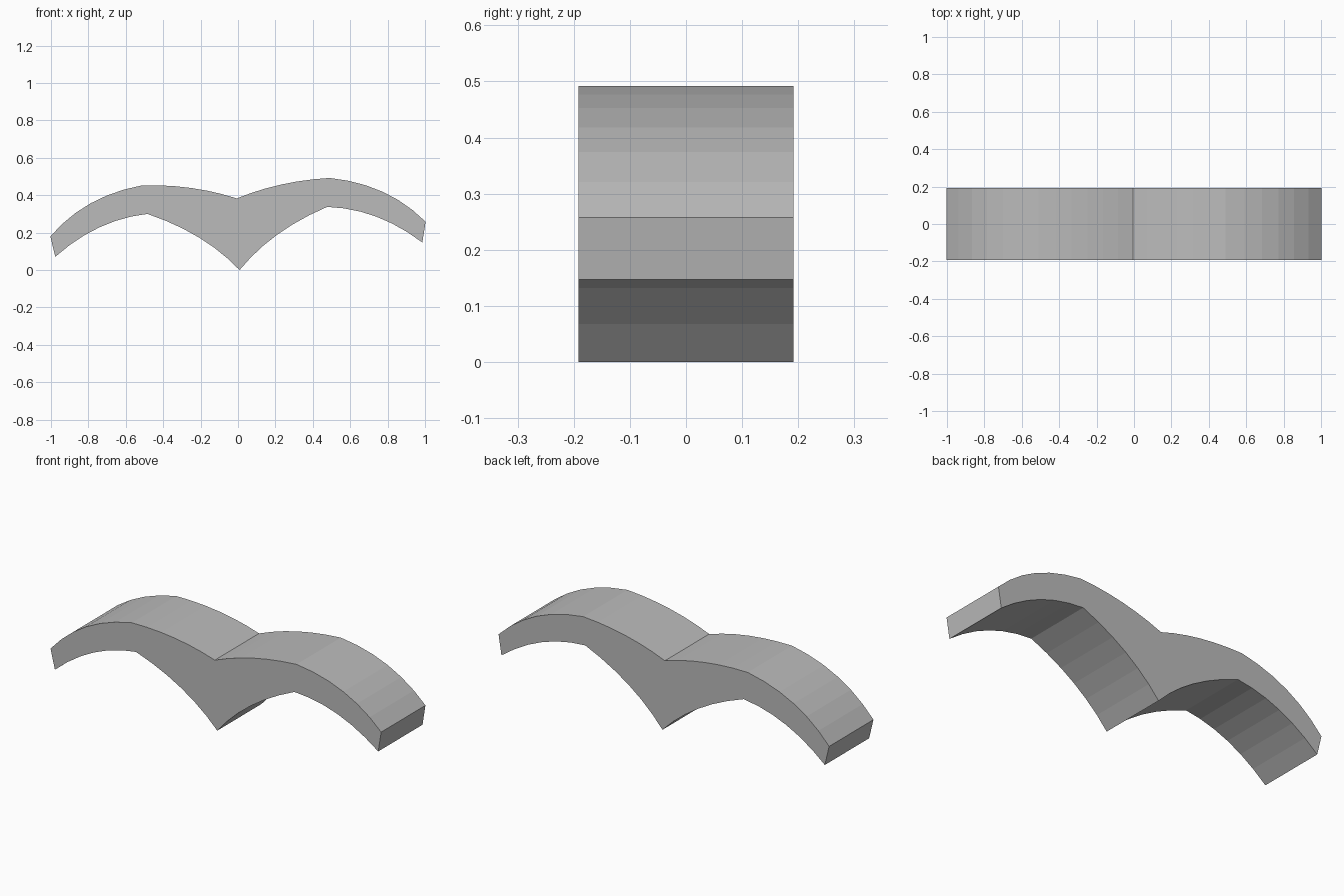
import bpy
import bmesh
from math import sin, cos
from mathutils import Vector

cube = bpy.data.objects.get("Cube")
if cube:
    bpy.data.objects.remove(cube, do_unlink=True)

HALF_DEPTH = 0.192
TILT = 0.039
STEPS = 6


def arc(a, control, b):
    """Points of a curve from a up to, but without, b."""
    a, control, b = Vector(a), Vector(control), Vector(b)
    return [a.lerp(control, i / STEPS).lerp(control.lerp(b, i / STEPS), i / STEPS)
            for i in range(STEPS)]


# Left half of the wing outline, from the lower point round to the notch
low, notch = (0, 0), (0, 0.383)
inner_bend, inner_tip = (0.481, 0.319), (0.982, 0.109)
outer_tip, outer_bend = (1.004, 0.219), (0.5, 0.473)
half = (arc(low, (0.18, 0.205), inner_bend)
        + arc(inner_bend, (0.75, 0.30), inner_tip)
        + [Vector(inner_tip)]
        + arc(outer_tip, (0.81, 0.43), outer_bend)
        + arc(outer_bend, (0.23, 0.468), notch)
        + [Vector(notch)])

# Mirror the half, then tilt the whole outline
outline = half + [Vector((-p.x, p.y)) for p in reversed(half[1:-1])]
outline = [Vector((p.x * cos(TILT) - p.y * sin(TILT),
                   p.x * sin(TILT) + p.y * cos(TILT))) for p in outline]
mid_x = (min(p.x for p in outline) + max(p.x for p in outline)) / 2
base_z = min(p.y for p in outline)

# Extrude the outline from front to back
bm = bmesh.new()
face = bm.faces.new([bm.verts.new((p.x - mid_x, -HALF_DEPTH, p.y - base_z))
                     for p in outline])
extruded = bmesh.ops.extrude_face_region(bm, geom=[face], use_keep_orig=True)
back = [v for v in extruded["geom"] if isinstance(v, bmesh.types.BMVert)]
bmesh.ops.translate(bm, verts=back, vec=(0, 2 * HALF_DEPTH, 0))
bmesh.ops.recalc_face_normals(bm, faces=bm.faces)
mesh = bpy.data.meshes.new("bird_wings")
bm.to_mesh(mesh)
bm.free()

grey = bpy.data.materials.new("light grey")
grey.use_nodes = True
colour = (0.5, 0.5, 0.5, 1)
grey.diffuse_color = colour
grey.node_tree.nodes["Principled BSDF"].inputs["Base Color"].default_value = colour
mesh.materials.append(grey)

wings = bpy.data.objects.new("bird_wings", mesh)
bpy.context.collection.objects.link(wings)
